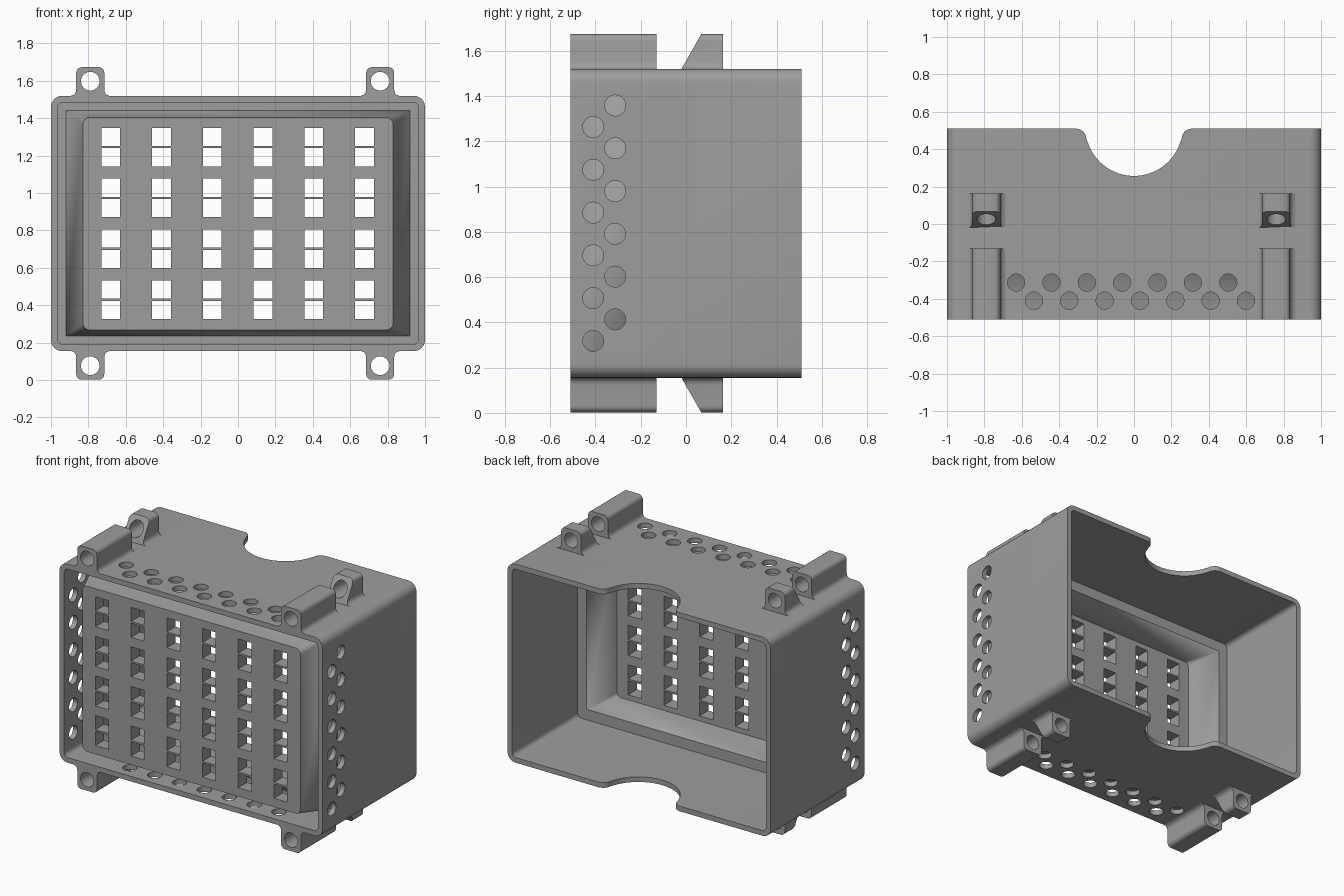
import bpy, bmesh, math
from mathutils import Matrix, Vector

if "Cube" in bpy.data.objects:
    bpy.data.objects.remove(bpy.data.objects["Cube"])

MID = 0.8375          # mid height, used to mirror parts top to bottom
LUG_X = (-0.79, 0.76)

grey = bpy.data.materials.new("grey plastic")
grey.diffuse_color = (0.34, 0.34, 0.34, 1)
grey.use_nodes = True
grey.node_tree.nodes["Principled BSDF"].inputs["Base Color"].default_value = grey.diffuse_color


def finish(name, bm):
    bmesh.ops.remove_doubles(bm, verts=bm.verts, dist=1e-4)
    bmesh.ops.recalc_face_normals(bm, faces=bm.faces)
    me = bpy.data.meshes.new(name)
    bm.to_mesh(me)
    bm.free()
    ob = bpy.data.objects.new(name, me)
    bpy.context.collection.objects.link(ob)
    me.materials.append(grey)
    return ob


def activate(ob):
    bpy.ops.object.select_all(action='DESELECT')
    ob.select_set(True)
    bpy.context.view_layer.objects.active = ob


def cut(ob, cutter):
    mod = ob.modifiers.new("cut", 'BOOLEAN')
    mod.operation = 'DIFFERENCE'
    mod.solver = 'EXACT'
    mod.object = cutter
    activate(ob)
    bpy.ops.object.modifier_apply(modifier=mod.name)
    bpy.data.objects.remove(cutter)


def smooth(ob):
    activate(ob)
    bpy.ops.object.shade_smooth_by_angle(angle=math.radians(30))


def ring(hx, z0, z1, r, y, n=6):
    """Rounded rectangle in the xz plane."""
    pts = []
    for k, (cx, cz) in enumerate([(hx - r, z1 - r), (r - hx, z1 - r),
                                  (r - hx, z0 + r), (hx - r, z0 + r)]):
        for i in range(n + 1):
            a = math.pi / 2 * (k + i / n)
            pts.append((cx + r * math.cos(a), y, cz + r * math.sin(a)))
    return pts


def loft(bm, rings, closed=False, caps=False):
    vs = [[bm.verts.new(p) for p in r] for r in rings]
    pairs = list(zip(vs, vs[1:])) + ([(vs[-1], vs[0])] if closed else [])
    for a, b in pairs:
        for i in range(len(a)):
            j = (i + 1) % len(a)
            bm.faces.new((a[i], a[j], b[j], b[i]))
    if caps:
        bm.faces.new(vs[0])
        bm.faces.new(vs[-1])


def cylinder(bm, centre, axis, r, depth):
    rot = Vector((0, 0, 1)).rotation_difference(Vector(axis)).to_matrix().to_4x4()
    bmesh.ops.create_cone(bm, cap_ends=True, segments=32, radius1=r, radius2=r,
                          depth=depth, matrix=Matrix.Translation(centre) @ rot)


# Outer case: open tube with rounded corners
bm = bmesh.new()
loft(bm, [ring(1, 0.155, 1.52, 0.06, -0.51), ring(1, 0.155, 1.52, 0.06, 0.51),
          ring(0.965, 0.19, 1.485, 0.03, 0.51), ring(0.965, 0.19, 1.485, 0.03, -0.51)],
     closed=True)
case = finish("case", bm)

# Two staggered rows of vent holes in all four walls
bm = bmesh.new()
for y, z0, x0 in ((-0.41, 0.318, -0.535), (-0.313, 0.413, -0.63)):
    for i in range(6):
        for s in (-1, 1):
            cylinder(bm, (s * 0.98, y, z0 + 0.189 * i), (1, 0, 0), 0.046, 0.12)
    for i in range(7):
        for z in (0.172, 1.503):
            cylinder(bm, (x0 + 0.189 * i, y, z), (0, 0, 1), 0.046, 0.12)
cut(case, finish("vent_cutter", bm))

# Rounded cable notch in the back edge of top and bottom
half = [(0.31 - 0.055 * math.sin(a), 0.455 + 0.055 * math.cos(a))
        for a in [math.pi / 2 * i / 6 for i in range(7)]]
start = math.asin(-0.06 / 0.26)
half += [(0.26 * math.cos(a), 0.517 + 0.26 * math.sin(a))
         for a in [start + (-math.pi / 2 - start) * i / 16 for i in range(1, 17)]]
outline = [(0.31, 0.6)] + half + [(-x, y) for x, y in reversed(half[:-1])] + [(-0.31, 0.6)]
bm = bmesh.new()
loft(bm, [[(x, y, z) for x, y in outline] for z in (0, 1.7)], caps=True)
cut(case, finish("notch_cutter", bm))
smooth(case)

# Front panel: flange, sloped sides and raised plate, hollow behind
bm = bmesh.new()
loft(bm, [ring(0.83, 0.267, 1.405, 0.04, -0.505), ring(0.92, 0.235, 1.44, 0, -0.235),
          ring(0.968, 0.187, 1.488, 0.03, -0.235), ring(0.968, 0.187, 1.488, 0.03, -0.20),
          ring(0.895, 0.262, 1.413, 0, -0.20), ring(0.81, 0.292, 1.383, 0.03, -0.41)],
     caps=True)
panel = finish("front_panel", bm)

# Grid of windows, each split by a thin shelf
bm = bmesh.new()
for col in range(6):
    for row in range(4):
        for s in (-1, 1):
            m = Matrix.Translation((-0.681 + 0.2715 * col, -0.46, 0.43 + 0.272 * row + s * 0.0545))
            bmesh.ops.create_cube(bm, size=1, matrix=m @ Matrix.Diagonal((0.1, 0.3, 0.097, 1)))
cut(panel, finish("window_cutter", bm))
smooth(panel)

# Lug cross-section: flared foot and rounded top
side = [(0.105, 1.50), (0.105, 1.519), (0.088, 1.525), (0.079, 1.535), (0.075, 1.552)]
side += [(0.045 + 0.03 * math.cos(a), 1.643 + 0.03 * math.sin(a))
         for a in [math.pi / 2 * i / 6 for i in range(7)]]
section = side + [(-x, z) for x, z in reversed(side)]


def lug(name, x0, bottom, y_front, y_back, slant):
    def place(x, y, z):
        return (x0 + x, y, 2 * MID - z if bottom else z)
    bm = bmesh.new()
    front = [place(x, y_front + slant * max(0, z - 1.52), z) for x, z in section]
    back = [place(x, y_back, z) for x, z in section]
    loft(bm, [front, back], caps=True)
    ob = finish(name, bm)
    bm = bmesh.new()
    cylinder(bm, place(0, 0, 1.598), (0, 1, 0), 0.05, 1.4)
    cut(ob, finish("bore_cutter", bm))
    smooth(ob)


# Long front lugs and slanted rear lugs on top and bottom
for x0 in LUG_X:
    for bottom in (False, True):
        tag = ("bottom" if bottom else "top") + ("_left" if x0 < 0 else "_right")
        lug("front_lug_" + tag, x0, bottom, -0.51, -0.13, 0)
        lug("rear_lug_" + tag, x0, bottom, -0.02, 0.163, 0.57)
